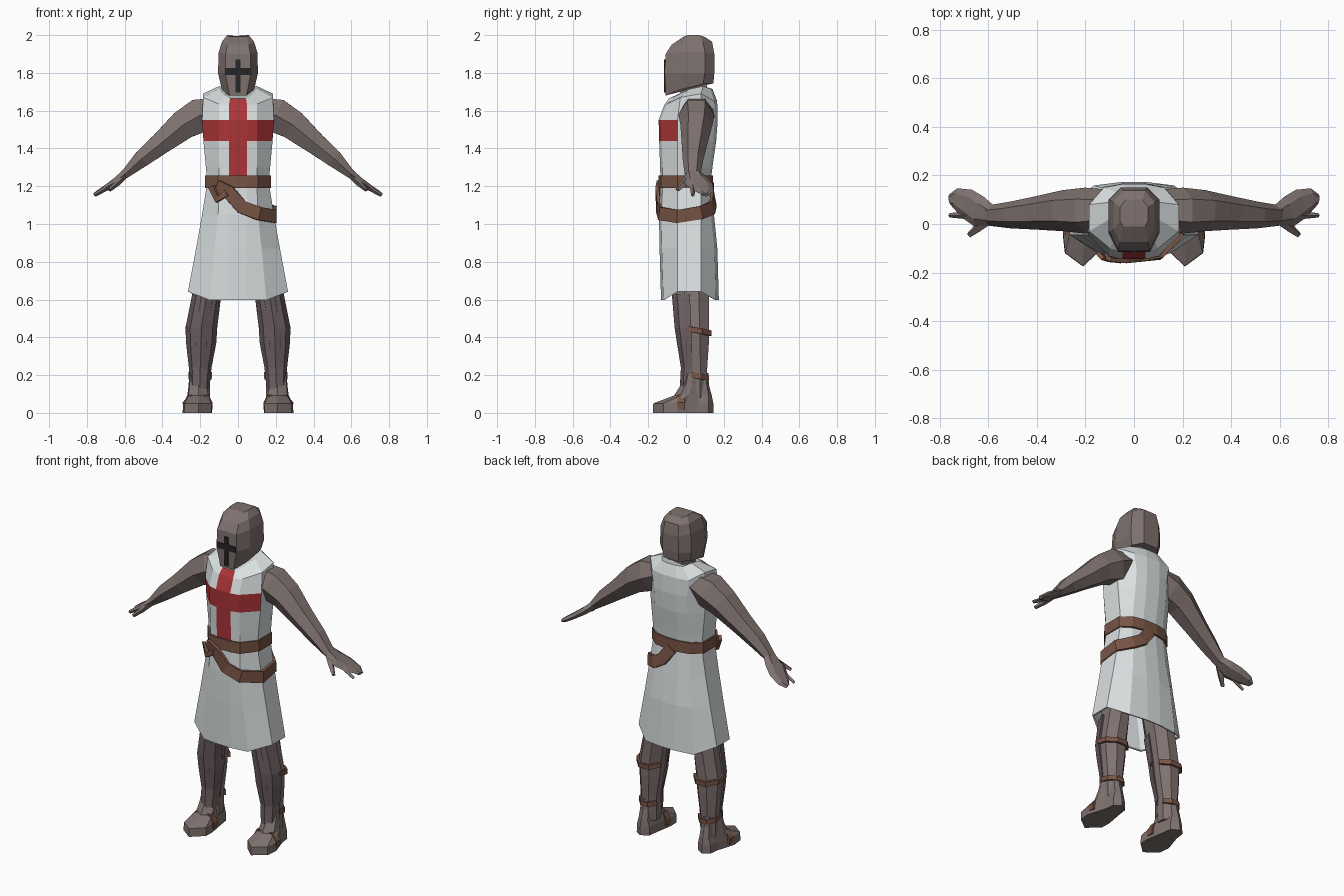
import bpy, bmesh, math
from mathutils import Vector


def material(name, rgb):
    m = bpy.data.materials.new(name)
    m.diffuse_color = (*rgb, 1)
    return m


MAIL = material("mail", (0.21, 0.168, 0.158))
PLATE = material("shin plate", (0.155, 0.115, 0.122))
CLOTH = material("cloth", (0.70, 0.74, 0.75))
RED = material("red", (0.42, 0.035, 0.04))
LEATHER = material("leather", (0.19, 0.09, 0.06))
BLACK = material("slit", (0.02, 0.018, 0.018))


def loft(name, rings, mats, mirror=False, paint=None):
    """Skin a stack of equal-length rings; paint(row, column) picks the material slot."""
    bm = bmesh.new()
    vs = [[bm.verts.new(p) for p in r] for r in rings]
    n = len(rings[0])
    for j in range(len(vs) - 1):
        for i in range(n):
            k = (i + 1) % n
            f = bm.faces.new((vs[j][i], vs[j][k], vs[j + 1][k], vs[j + 1][i]))
            if paint:
                f.material_index = paint(j, i)
    bm.faces.new(vs[0][::-1])
    bm.faces.new(vs[-1])
    bmesh.ops.recalc_face_normals(bm, faces=bm.faces)
    me = bpy.data.meshes.new(name)
    bm.to_mesh(me)
    bm.free()
    for m in mats:
        me.materials.append(m)
    ob = bpy.data.objects.new(name, me)
    bpy.context.collection.objects.link(ob)
    if mirror:
        ob.modifiers.new("mirror", 'MIRROR').use_mirror_merge = False
    return ob


def both(half):
    """Full ring from its +x half."""
    return half + [(-x, y, z) for x, y, z in reversed(half)]


def tangents(pts):
    last = len(pts) - 1
    return [(pts[min(i + 1, last)] - pts[max(i - 1, 0)]).normalized() for i in range(last + 1)]


def limb(name, path, n=6):
    """Tube along (x, y, z, side radius, up radius) stations."""
    pts = [Vector(p[:3]) for p in path]
    rings = []
    for p, t, st in zip(pts, tangents(pts), path):
        up = Vector((-t.z, 0, t.x)).normalized()
        side = t.cross(up)
        rings.append([p + side * st[3] * math.cos(2 * math.pi * i / n)
                      + up * st[4] * math.sin(2 * math.pi * i / n) for i in range(n)])
    return loft(name, rings, [MAIL], True)


def strap(name, path, half, centre=(0, 0, 0), axis=2, thick=0.009, mirror=False):
    """Flat band along a path, facing away from an axis through centre."""
    pts = [Vector(p) for p in path]
    rings = []
    for p, t in zip(pts, tangents(pts)):
        out = p - Vector(centre)
        out[axis] = 0
        out.normalize()
        w = out.cross(t).normalized() * half
        o = out * thick
        rings.append([p + w - o, p + w + o, p - w + o, p - w - o])
    return loft(name, rings, [LEATHER], mirror)


# Tabard: skirt, chest and shoulders, with the cross painted on its faces
def body_ring(z, w, m, yf, yb, lift=0.0, s=1.0):
    return both([(0.048 * s, yf * s, z), (m * s, (yf + 0.012) * s, z),
                 (w * s, -0.045, z + lift), (w * s, 0.08, z + lift),
                 (m * 1.1 * s, (yb - 0.015) * s, z), (0.045 * s, yb * s, z)])


tabard = [
    body_ring(0.95, 0.20, 0.11, -0.14, 0.155, 0, 0.93),
    body_ring(0.60, 0.265, 0.15, -0.13, 0.172, 0.045, 0.95),
    body_ring(0.597, 0.265, 0.15, -0.132, 0.174, 0.045),
    body_ring(0.87, 0.222, 0.125, -0.14, 0.166),
    body_ring(1.05, 0.19, 0.105, -0.143, 0.148),
    body_ring(1.22, 0.163, 0.10, -0.135, 0.13),
    body_ring(1.30, 0.17, 0.10, -0.137, 0.14),
    body_ring(1.44, 0.183, 0.10, -0.142, 0.16),
    body_ring(1.55, 0.19, 0.10, -0.145, 0.168),
    both([(0.048, -0.115, 1.63), (0.10, -0.10, 1.635), (0.185, -0.03, 1.67),
          (0.185, 0.08, 1.69), (0.125, 0.15, 1.65), (0.045, 0.165, 1.65)]),
    both([(0.042, -0.09, 1.665), (0.07, -0.05, 1.68), (0.10, 0.02, 1.715),
          (0.10, 0.09, 1.73), (0.07, 0.13, 1.715), (0.03, 0.14, 1.715)]),
]


def cross_paint(j, i):
    return int((j >= 5 and i == 11) or (j == 7 and i in (0, 1, 9, 10)))


loft("tabard", tabard, [CLOTH, RED], paint=cross_paint)

# Waist belt
loft("waist_belt", [body_ring(z + dz, 0.165 * s, 0.1 * s, -0.137 * s, 0.136 * s)
                    for z, dz, s in ((1.19, 0, 0.94), (1.19, 0, 1.06), (1.257, 0, 1.06), (1.257, 0, 0.94))],
     [LEATHER])

# Slung hip belt and its hanging knot
strap("hip_belt", [(-0.11, -0.137, 1.20), (-0.05, -0.146, 1.17), (0.02, -0.147, 1.09),
                   (0.11, -0.135, 1.055), (0.196, -0.045, 1.04), (0.194, 0.08, 1.06),
                   (0.12, 0.138, 1.085), (0.06, 0.145, 1.12), (0.0, 0.138, 1.20)], 0.035)
strap("belt_knot", [(-0.14, -0.13, 1.20), (-0.108, -0.145, 1.13), (-0.06, -0.15, 1.165)], 0.018)

# Neck and helmet
loft("neck", [both([(0.045, -0.03, z), (0.07, 0.03, z), (0.05, 0.11, z)]) for z in (1.62, 1.80)], [MAIL])
loft("helmet", [
    both([(0.045, -0.108, 1.68), (0.085, -0.04, 1.71), (0.092, 0.09, 1.74), (0.05, 0.145, 1.745)]),
    both([(0.068, -0.112, 1.80), (0.106, -0.035, 1.80), (0.106, 0.10, 1.80), (0.055, 0.15, 1.80)]),
    both([(0.065, -0.108, 1.90), (0.102, -0.03, 1.91), (0.102, 0.10, 1.91), (0.052, 0.15, 1.90)]),
    both([(0.057, -0.075, 1.95), (0.085, -0.02, 1.965), (0.085, 0.09, 1.965), (0.045, 0.138, 1.965)]),
    both([(0.045, -0.01, 1.993), (0.057, 0.01, 2.0), (0.057, 0.07, 2.0), (0.035, 0.10, 1.99)]),
], [MAIL])

# Visor slits
for name, hw, z0, z1 in (("visor_slit", 0.065, 1.79, 1.825), ("visor_breath", 0.013, 1.695, 1.87)):
    loft(name, [[(-hw, y, z0), (hw, y, z0), (hw, y, z1), (-hw, y, z1)] for y in (-0.116, -0.10)], [BLACK])

# Arms and hands
limb("arm", [(0.12, 0.058, 1.61, 0.085, 0.07), (0.20, 0.055, 1.575, 0.095, 0.105),
             (0.29, 0.055, 1.525, 0.085, 0.09), (0.41, 0.045, 1.425, 0.068, 0.066),
             (0.51, 0.037, 1.345, 0.055, 0.052), (0.60, 0.035, 1.262, 0.042, 0.026)])
limb("palm", [(0.585, 0.035, 1.275, 0.042, 0.027), (0.64, 0.052, 1.23, 0.066, 0.023),
              (0.69, 0.085, 1.197, 0.062, 0.018), (0.735, 0.105, 1.17, 0.043, 0.015),
              (0.759, 0.10, 1.155, 0.022, 0.011)])
limb("finger", [(0.65, 0.035, 1.22, 0.02, 0.015), (0.71, 0.036, 1.182, 0.014, 0.013),
                (0.76, 0.036, 1.152, 0.009, 0.01)], 4)
limb("thumb", [(0.59, 0.025, 1.265, 0.022, 0.016), (0.64, -0.012, 1.215, 0.02, 0.015),
               (0.68, -0.045, 1.18, 0.012, 0.01)], 4)


# Legs
def oval(z, cx, rx, cy, ry, n=8, start=22.5, sweep=360.0):
    step = sweep / n
    return [(cx + rx * math.cos(math.radians(start + i * step)),
             cy + ry * math.sin(math.radians(start + i * step)), z) for i in range(n)]


loft("leg", [oval(*r) for r in (
    (1.0, 0.10, 0.078, 0.015, 0.085), (0.62, 0.165, 0.074, 0.03, 0.10), (0.44, 0.193, 0.08, 0.038, 0.09),
    (0.36, 0.195, 0.074, 0.042, 0.085), (0.22, 0.2, 0.058, 0.052, 0.064), (0.08, 0.2, 0.055, 0.05, 0.06))],
    [MAIL], True)

# Shin plates over the front half of each leg
loft("shin_plate", [oval(*r, n=5, start=180, sweep=225) for r in (
    (0.13, 0.203, 0.052, 0.025, 0.058), (0.24, 0.2, 0.06, 0.035, 0.062), (0.37, 0.195, 0.08, 0.03, 0.078),
    (0.45, 0.194, 0.084, 0.028, 0.088), (0.63, 0.165, 0.077, 0.02, 0.095))], [PLATE], True)

# Straps buckled round the legs
for name, ring in (("knee_strap", oval(0.44, 0.194, 0.083, 0.048, 0.088)),
                   ("ankle_strap", oval(0.20, 0.2, 0.059, 0.054, 0.066))):
    back = [(x, y, z - (y - 0.04) * 0.2) for x, y, z in ring if y > 0]
    back = sorted(back, key=lambda p: math.atan2(p[1] - 0.04, p[0] - 0.2))
    strap(name, back, 0.014, (0.197, 0.04, 0), thick=0.007, mirror=True)

# Boots with pointed toes
SOLE = [(0.21, -0.175), (0.285, -0.12), (0.293, -0.05), (0.258, 0.06), (0.25, 0.12),
        (0.21, 0.146), (0.165, 0.12), (0.155, 0.05), (0.138, -0.05), (0.14, -0.11)]


def boot_ring(z, sx=1.0, sy=1.0, cy=0.0):
    return [(0.205 + (x - 0.205) * sx, cy + (y - cy) * sy, z) for x, y in SOLE]


loft("boot", [boot_ring(0), boot_ring(0.05, 0.98, 0.99), boot_ring(0.092, 0.72, 0.62, 0.12),
              boot_ring(0.15, 0.64, 0.46, 0.10), boot_ring(0.21, 0.6, 0.4, 0.10)], [MAIL], True)
strap("boot_strap", [(0.284, -0.025, 0.02), (0.286, -0.025, 0.053), (0.255, -0.022, 0.09), (0.16, -0.022, 0.09),
                     (0.142, -0.025, 0.053), (0.142, -0.025, 0.02)], 0.02, (0.21, 0, 0.03), 1, 0.007, True)
